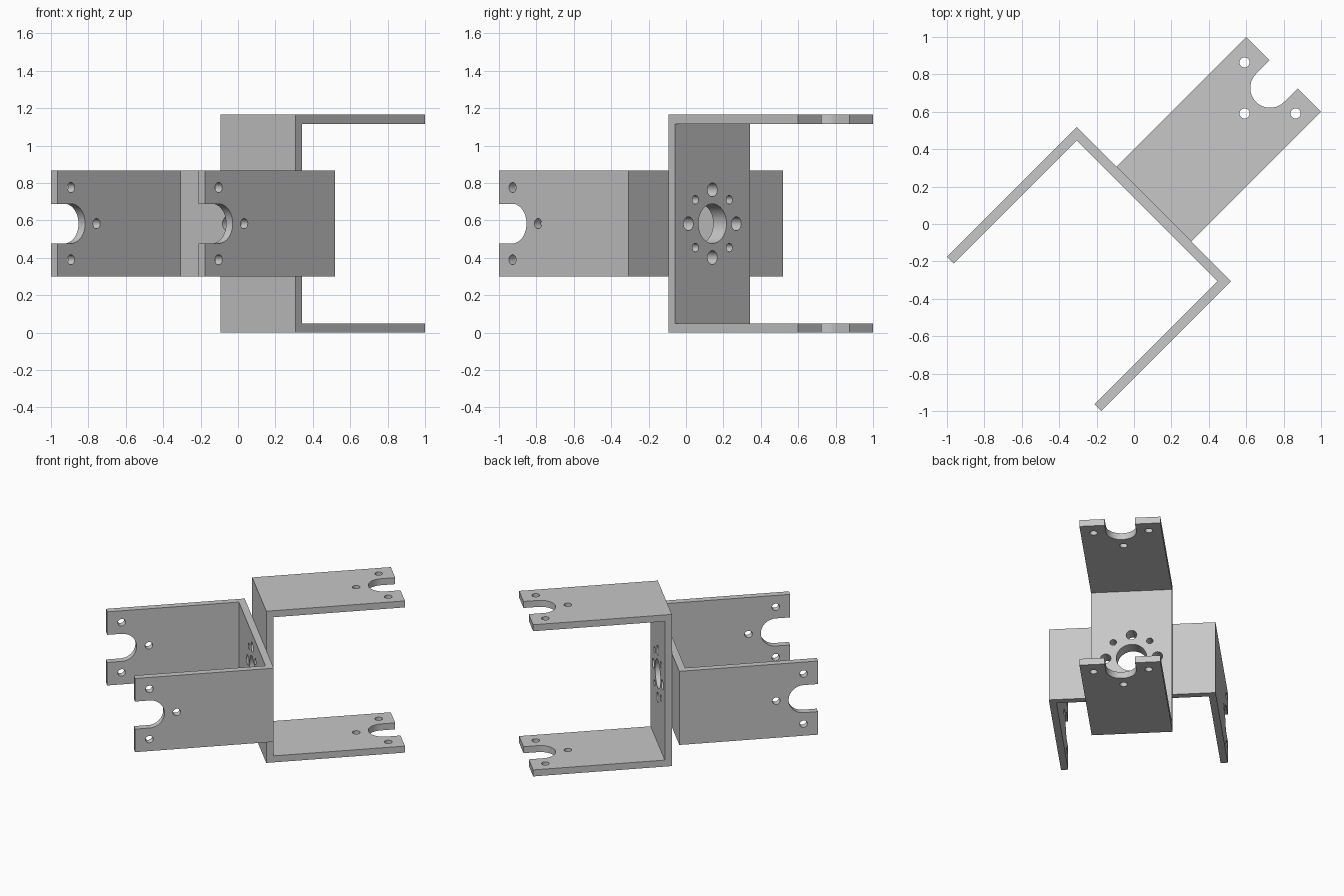
import bpy, bmesh, math
from mathutils import Matrix, Vector

if "Cube" in bpy.data.objects:
    bpy.data.objects.remove(bpy.data.objects["Cube"])

LENGTH, HALF_W, HALF_H, T = 0.981, 0.283, 0.583, 0.05   # bracket size and sheet thickness
JOINT = 0.15                                            # where the two bases meet
HORN = 0.879                                            # notch centre along the arms
NOTCH_R, RING_R = 0.106, 0.193

metal = bpy.data.materials.new("grey metal")
metal.diffuse_color = (0.57, 0.57, 0.57, 1)
metal.use_nodes = True
metal.node_tree.nodes["Principled BSDF"].inputs["Base Color"].default_value = metal.diffuse_color


def prism(bm, points, axis_vec):
    """Extrude a closed outline of 3D points along a vector."""
    face = bm.faces.new([bm.verts.new(p) for p in points])
    out = bmesh.ops.extrude_face_region(bm, geom=[face])
    verts = [g for g in out["geom"] if isinstance(g, bmesh.types.BMVert)]
    bmesh.ops.translate(bm, verts=verts, vec=axis_vec)


def circle(cx, cy, r, n=32):
    return [(cx + r * math.cos(2 * math.pi * i / n), cy + r * math.sin(2 * math.pi * i / n))
            for i in range(n)]


def mesh_object(name, bm):
    bmesh.ops.recalc_face_normals(bm, faces=bm.faces[:])
    mesh = bpy.data.meshes.new(name)
    bm.to_mesh(mesh)
    bm.free()
    obj = bpy.data.objects.new(name, mesh)
    bpy.context.collection.objects.link(obj)
    return obj


def make_bracket(name, matrix):
    # U-shaped sheet: local x along the arms, y across the width, z between arms
    bm = bmesh.new()
    u_profile = [(0, -HALF_H), (LENGTH, -HALF_H), (LENGTH, -HALF_H + T), (T, -HALF_H + T),
                 (T, HALF_H - T), (LENGTH, HALF_H - T), (LENGTH, HALF_H), (0, HALF_H)]
    prism(bm, [(x, -HALF_W, z) for x, z in u_profile], Vector((0, 2 * HALF_W, 0)))
    bracket = mesh_object(name, bm)

    # Cutters through both arms: open round notch and three screw holes
    bm = bmesh.new()
    arc = [(HORN + NOTCH_R * math.cos(a), NOTCH_R * math.sin(a))
           for a in (math.pi / 2 + math.pi * i / 20 for i in range(21))]
    outlines = [arc + [(LENGTH + 0.1, -NOTCH_R), (LENGTH + 0.1, NOTCH_R)]]
    for dx, dy in ((0, RING_R), (0, -RING_R), (-RING_R, 0)):
        outlines.append(circle(HORN + dx, dy, 0.027, 24))
    for outline in outlines:
        prism(bm, [(x, y, -0.7) for x, y in outline], Vector((0, 0, 1.4)))

    # Cutters through the base: centre bore with a ring of large and small holes
    base = [circle(0, 0, NOTCH_R, 40)]
    for i in range(8):
        a = i * math.pi / 4
        base.append(circle(0.181 * math.cos(a), 0.181 * math.sin(a),
                           0.023 if i % 2 else 0.037, 24))
    for outline in base:
        prism(bm, [(-0.05, y, z) for y, z in outline], Vector((0.15, 0, 0)))
    cutter = mesh_object(name + "_cutter", bm)
    cutter.hide_render = True

    # Cut the holes and keep the finished mesh
    mod = bracket.modifiers.new("holes", "BOOLEAN")
    mod.operation, mod.solver, mod.object = "DIFFERENCE", "EXACT", cutter
    bpy.context.view_layer.update()
    done = bpy.data.meshes.new_from_object(
        bracket.evaluated_get(bpy.context.evaluated_depsgraph_get()))
    bracket.modifiers.clear()
    bracket.data = done
    bpy.data.objects.remove(cutter)
    done.materials.clear()
    done.materials.append(metal)
    done.transform(matrix)

    bpy.ops.object.select_all(action="DESELECT")
    bracket.select_set(True)
    bpy.context.view_layer.objects.active = bracket
    bpy.ops.object.shade_smooth_by_angle(angle=math.radians(30))


def frame(x_axis, y_axis, z_axis, origin):
    m = Matrix((x_axis, y_axis, z_axis)).transposed().to_4x4()
    m.translation = origin
    return m


# Two identical brackets back to back, one turned a quarter turn about the joint
along = Vector((1, 1, 0)).normalized()
across = Vector((-1, 1, 0)).normalized()
up = Vector((0, 0, 1))
origin = along * JOINT + up * HALF_H
make_bracket("upright_bracket", frame(along, across, up, origin))
make_bracket("sideways_bracket", frame(-along, up, across, origin))
